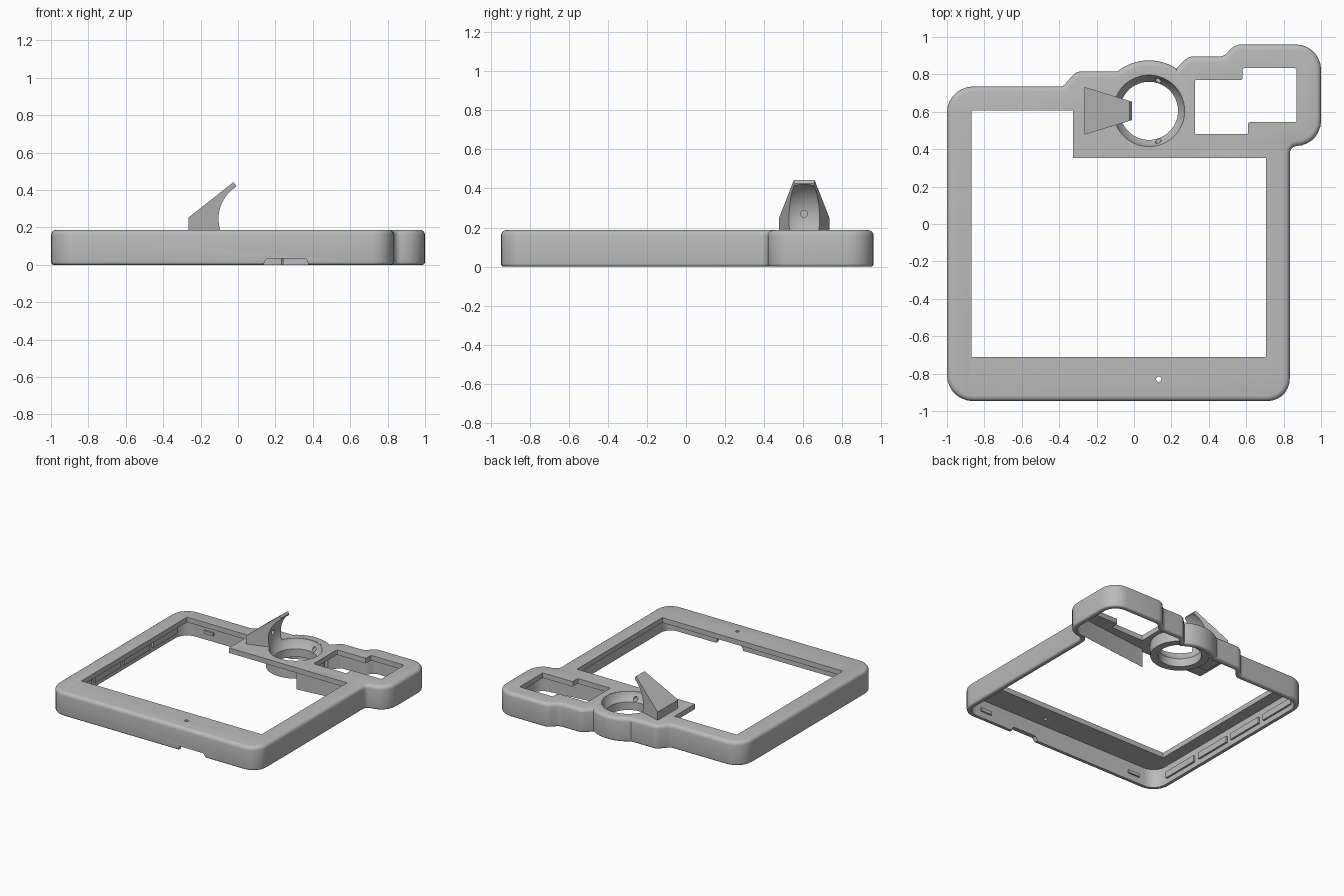
import bpy, bmesh, math
from mathutils import Vector, Matrix

if "Cube" in bpy.data.objects:
    bpy.data.objects.remove(bpy.data.objects["Cube"], do_unlink=True)

GREY = bpy.data.materials.new("matte grey")
GREY.use_nodes = True
GREY.diffuse_color = (0.5, 0.5, 0.5, 1)
GREY.node_tree.nodes["Principled BSDF"].inputs["Base Color"].default_value = (0.5, 0.5, 0.5, 1)

TOP, PLATE, WALL = 0.187, 0.04, 0.035
CX, CY = 0.08, 0.605          # socket centre
BALL_Z, BALL_R = 0.245, 0.2   # ball cavity shared by the socket and the horn


def rounded(corners, steps=7):
    """Closed counter-clockwise loop from (x, y, radius) corners."""
    loop, n = [], len(corners)
    for i, (x, y, r) in enumerate(corners):
        p = Vector((x, y))
        if r == 0:
            loop.append(p)
            continue
        a = (Vector(corners[i - 1][:2]) - p).normalized()
        b = (Vector(corners[(i + 1) % n][:2]) - p).normalized()
        half = a.angle(b) / 2
        centre = p + (a + b).normalized() * (r / math.sin(half))
        start = p + a * (r / math.tan(half)) - centre
        end = p + b * (r / math.tan(half)) - centre
        turn = math.atan2(start.x * end.y - start.y * end.x, start.dot(end))
        for k in range(steps + 1):
            loop.append(centre + Matrix.Rotation(turn * k / steps, 2) @ start)
    return loop


def inset(loop, d):
    out = []
    for i, p in enumerate(loop):
        e1 = (p - loop[i - 1]).normalized()
        e2 = (loop[(i + 1) % len(loop)] - p).normalized()
        n1, n2 = Vector((-e1.y, e1.x)), Vector((-e2.y, e2.x))
        out.append(p + (n1 + n2) * (d / (1 + n1.dot(n2))))
    return out


def finish(name, bm):
    bmesh.ops.recalc_face_normals(bm, faces=bm.faces)
    me = bpy.data.meshes.new(name)
    bm.to_mesh(me)
    bm.free()
    me.materials.append(GREY)
    ob = bpy.data.objects.new(name, me)
    bpy.context.collection.objects.link(ob)
    return ob


def loft(name, loop, layers):
    """Solid from one loop stacked at (z, inset) layers."""
    bm = bmesh.new()
    rings = [[bm.verts.new((p.x, p.y, z)) for p in inset(loop, d)] for z, d in layers]
    n = len(loop)
    for lo, hi in zip(rings, rings[1:]):
        for i in range(n):
            bm.faces.new((lo[i], lo[(i + 1) % n], hi[(i + 1) % n], hi[i]))
    bm.faces.new(rings[0][::-1])
    bm.faces.new(rings[-1])
    return finish(name, bm)


def box(name, x0, x1, y0, y1, z0, z1):
    return loft(name, rounded([(x0, y0, 0), (x1, y0, 0), (x1, y1, 0), (x0, y1, 0)]),
                [(z0, 0), (z1, 0)])


def rod(name, centre, r, length, axis="Z"):
    bm = bmesh.new()
    turn = {"Z": Matrix(), "X": Matrix.Rotation(math.pi / 2, 4, "Y"),
            "Y": Matrix.Rotation(math.pi / 2, 4, "X")}[axis]
    bmesh.ops.create_cone(bm, cap_ends=True, segments=64 if r > 0.1 else 20, radius1=r,
                          radius2=r, depth=length, matrix=Matrix.Translation(centre) @ turn)
    return finish(name, bm)


def cut(ob, *cutters):
    bpy.context.view_layer.objects.active = ob
    for c in cutters:
        c.hide_render = True
        m = ob.modifiers.new("cut", "BOOLEAN")
        m.operation, m.solver, m.object = "DIFFERENCE", "EXACT", c
        bpy.ops.object.modifier_apply(modifier=m.name)
        bpy.data.objects.remove(c, do_unlink=True)


def smooth(ob):
    bpy.ops.object.select_all(action="DESELECT")
    ob.select_set(True)
    bpy.context.view_layer.objects.active = ob
    bpy.ops.object.shade_smooth_by_angle(angle=math.radians(30))


# Outer frame: rounded, stepped outline with a bulge around the socket
bulge = [(CX + 0.27 * math.cos(math.radians(a)), CY + 0.27 * math.sin(math.radians(a)), 0)
         for a in range(57, 130, 6)]
outline = rounded([(-1, -0.947, 0.14), (0.833, -0.947, 0.12), (0.833, 0.417, 0.04),
                   (1, 0.417, 0.135), (1, 0.96, 0.135), (0.54, 0.96, 0.08),
                   (0.48, 0.895, 0.06), (0.29, 0.895, 0.06)] + bulge +
                  [(-0.31, 0.815, 0.06), (-0.38, 0.735, 0.04), (-1, 0.735, 0.14)])


def edge_layers(r, z, way):
    return [(z + way * r * (1 - math.sin(a)), r * (1 - math.cos(a)))
            for a in (math.pi / 2 * k / 4 for k in range(5))]


frame = loft("frame", outline,
             edge_layers(0.015, 0, 1)[::-1] + edge_layers(0.028, TOP, -1))
cavity = loft("cavity", outline, [(-0.1, WALL), (TOP - PLATE, WALL)])

# Openings through the top plate
window = rounded([(-0.87, -0.712, 0), (0.706, -0.712, 0), (0.706, 0.353, 0),
                  (-0.325, 0.353, 0), (-0.325, 0.607, 0), (-0.87, 0.607, 0)])
port = rounded([(x, y, 0.01) for x, y in
                [(0.325, 0.48), (0.61, 0.48), (0.61, 0.545), (0.87, 0.545),
                 (0.87, 0.833), (0.58, 0.833), (0.58, 0.77), (0.325, 0.77)]], 3)
through = [(0.08, 0), (0.3, 0)]
notch = loft("notch", rounded([(0.14, -0.05, 0), (0.375, -0.05, 0), (0.375, 0.01, 0),
                               (0.36, 0.034, 0), (0.155, 0.034, 0), (0.14, 0.01, 0)]),
             [(0.8, 0), (1.1, 0)])
notch.data.transform(Matrix.Rotation(math.pi / 2, 4, "X"))
cut(frame, cavity, loft("window_cut", window, through), loft("port_cut", port, through),
    rod("socket_cut", (CX, CY, 0.2), 0.197, 0.25), notch,
    rod("pin_hole", (0.132, -0.83, 0.18), 0.014, 0.2))
smooth(frame)

# Ball socket ring: lathed profile with a spherical seat and a straight throat
seat = [(math.sqrt(BALL_R ** 2 - (BALL_Z - z) ** 2), z)
        for z in (TOP - 0.001 - 0.067 * k / 8 for k in range(9))]
profile = seat + [(seat[-1][0], 0.055), (0.212, 0.055), (0.212, TOP - 0.001)]
bm = bmesh.new()
rows = [[bm.verts.new((CX + r * math.cos(t), CY + r * math.sin(t), z)) for r, z in profile]
        for t in (math.tau * k / 64 for k in range(64))]
for i, row in enumerate(rows):
    for j in range(len(profile)):
        prev = rows[i - 1]
        bm.faces.new((prev[j], row[j], row[j - 1], prev[j - 1]))
socket = finish("socket_ring", bm)
cut(socket, rod("screw_holes", (0.13, CY, 0.14), 0.016, 0.6, "Y"))
smooth(socket)

# Horn: tapering wedge hollowed by the ball
side = [(-0.265, 0.17), (-0.265, 0.252), (-0.024, 0.442), (-0.012, 0.426), (-0.012, 0.17)]
bm = bmesh.new()
flanks = []
for s in (-1, 1):
    flanks.append([bm.verts.new((x, CY + s * (0.128 - 0.31 * (x + 0.265)), z)) for x, z in side])
    bm.faces.new(flanks[-1])
for i in range(len(side)):
    bm.faces.new((flanks[0][i - 1], flanks[0][i], flanks[1][i], flanks[1][i - 1]))
horn = finish("horn", bm)
bm = bmesh.new()
bmesh.ops.create_uvsphere(bm, u_segments=64, v_segments=40, radius=BALL_R,
                          matrix=Matrix.Translation((CX, CY, BALL_Z)))
cut(horn, finish("ball", bm), rod("horn_hole", (-0.12, CY, 0.27), 0.018, 0.12, "X"))
smooth(horn)

# Mounting block under the horn
box("horn_mount", -0.24, -0.125, CY - 0.08, CY + 0.08, 0.085, TOP - PLATE + 0.005)

# Snap lugs and rails on the inner walls
y_front, y_back = -0.947 + WALL, 0.735 - WALL
for i, x in enumerate((-0.76, 0.62)):
    box(f"front_lug_{i + 1}", x - 0.05, x + 0.05, y_front - 0.005, y_front + 0.012, 0.05, 0.075)
box("back_lug", -0.78, -0.7, y_back - 0.012, y_back + 0.005, 0.05, 0.075)
for i in range(4):
    y = -0.78 + 0.36 * i
    box(f"side_rail_{i + 1}", -1 + WALL - 0.005, -1 + WALL + 0.015, y, y + 0.31, 0.04, 0.09)
